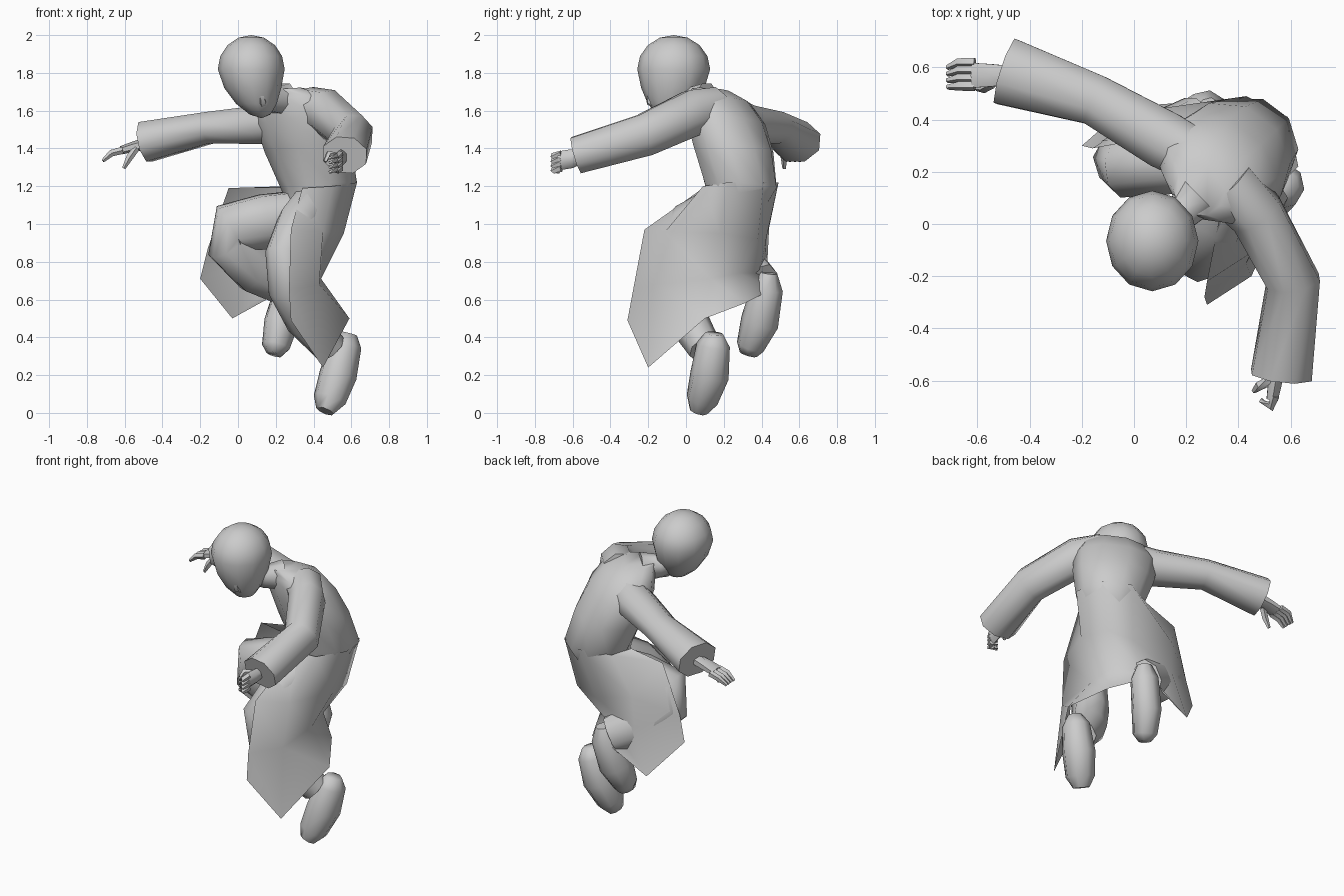
import bpy, bmesh, math
from mathutils import Vector


def finish(name, bm):
    bmesh.ops.recalc_face_normals(bm, faces=bm.faces)
    me = bpy.data.meshes.new(name)
    bm.to_mesh(me)
    bm.free()
    ob = bpy.data.objects.new(name, me)
    bpy.context.collection.objects.link(ob)
    return ob


def skin(bm, rings):
    for a, b in zip(rings, rings[1:]):
        n = len(a)
        for i in range(n):
            j = (i + 1) % n
            bm.faces.new((a[i], a[j], b[j], b[i]))
    bm.faces.new(rings[0][::-1])
    bm.faces.new(rings[-1])


def tube(name, path, ref, n=8, bm=None):
    """Loft ellipses (x, y, z, radius along ref, other radius) along a path."""
    own = bm is None
    bm = bm or bmesh.new()
    pts = [Vector(p[:3]) for p in path]
    ref = Vector(ref)
    rings = []
    for i, p in enumerate(path):
        a, b = pts[max(i - 1, 0)], pts[min(i + 1, len(pts) - 1)]
        t = (b - a).normalized()
        u = (ref - t * ref.dot(t)).normalized()
        v = t.cross(u)
        rings.append([bm.verts.new(pts[i] + u * p[3] * math.cos(k) + v * p[4] * math.sin(k))
                      for k in (2 * math.pi * (j + .5) / n for j in range(n))])
    skin(bm, rings)
    return finish(name, bm) if own else None


def hand(name, palm, fingers, ref):
    bm = bmesh.new()
    tube(name, palm, ref, 6, bm)
    for f in fingers:
        tube(name, [(*p, r, r) for p, r in zip(f, (.02, .019, .01))], ref, 5, bm)
    finish(name, bm)


# Torso: horizontal rings turned toward the facing direction, shoulder raised on +x
side, front = Vector((.8, -.6, .12)), Vector((-.6, -.8, 0))
bm = bmesh.new()
rings = []
for x, y, z, rs, rf in [(.40, .25, .98, .12, .13), (.42, .27, 1.1, .16, .16),
                        (.43, .29, 1.2, .20, .20), (.37, .25, 1.4, .24, .205),
                        (.32, .21, 1.55, .25, .19), (.29, .17, 1.66, .20, .15),
                        (.25, .13, 1.71, .10, .10)]:
    rings.append([bm.verts.new(Vector((x, y, z)) + side * rs * math.cos(k) + front * rf * math.sin(k))
                  for k in (math.tau * j / 10 for j in range(10))])
skin(bm, rings)
finish("coat_torso", bm)

# Coat skirt: open sheet, from the +x front edge round the back to the -x front edge
rows = [
    [(.34, .09, 1.19), (.50, .09, 1.2), (.63, .22, 1.22), (.59, .41, 1.22), (.43, .49, 1.22), (.25, .41, 1.2), (.22, .25, 1.19)],
    [(.28, -.22, .97), (.45, -.11, .96), (.56, .18, .95), (.52, .38, .92), (.36, .42, .90), (.08, .44, .98), (-.05, .31, 1.19)],
    [(.27, -.28, .65), (.43, -.15, .68), (.44, .13, .71), (.42, .28, .74), (.28, .39, .74), (.07, .43, .78), (-.16, .29, .87)],
    [(.28, -.31, .49), (.45, -.20, .24), (.59, .10, .50), (.46, .31, .58), (.26, .47, .66), (-.03, .45, .50), (-.20, .30, .71)],
]
bm = bmesh.new()
g = [[bm.verts.new(p) for p in r] for r in rows]
for a, b in zip(g, g[1:]):
    for i in range(len(a) - 1):
        bm.faces.new((a[i], a[i + 1], b[i + 1], b[i]))
finish("coat_skirt", bm)

# Sleeves
tube("sleeve_left_reach", [(.25, .25, 1.55, .11, .12), (.12, .32, 1.525, .12, .11),
                           (-.15, .475, 1.51, .105, .09), (-.49, .585, 1.435, .14, .115)], (.4, 1, 0))
tube("sleeve_forward", [(.36, .15, 1.62, .12, .11), (.47, .04, 1.59, .11, .13),
                        (.61, -.22, 1.47, .11, .12), (.565, -.58, 1.365, .125, .105)], (1, .15, 0))

# Hands
hand("hand_left_reach", [(-.46, .57, 1.43, .04, .035), (-.55, .57, 1.41, .05, .028), (-.62, .57, 1.39, .055, .022)],
     [((-.61, .53 + .03 * i, 1.39), (-.67, .53 + .03 * i, 1.375), (-.715, .525 + .025 * i, 1.335)) for i in range(4)]
     + [((-.54, .54, 1.40), (-.575, .52, 1.35), (-.605, .52, 1.295))], (0, 1, 0))
hand("hand_forward", [(.55, -.55, 1.36, .035, .035), (.54, -.61, 1.345, .03, .05), (.53, -.67, 1.335, .025, .05)],
     [((.54, -.66, 1.37 - .025 * i), (.525, -.70, 1.36 - .025 * i), (.485, -.675, 1.35 - .025 * i)) for i in range(4)]
     + [((.52, -.60, 1.36), (.48, -.62, 1.37), (.46, -.64, 1.33))], (1, 0, 0))

# Trouser legs
tube("trouser_right", [(.40, .20, 1.10, .12, .12), (.32, .02, 1.00, .12, .12), (.255, -.11, .84, .11, .12),
                       (.27, -.08, .66, .11, .12), (.36, .01, .49, .11, .11), (.49, .10, .34, .09, .09)], (.9, -.4, .2))
tube("trouser_left", [(.38, .30, 1.05, .13, .14), (.14, .24, 1.01, .13, .155), (-.04, .22, .98, .12, .14),
                      (-.055, .23, .89, .11, .12), (.10, .32, .76, .11, .14), (.25, .41, .68, .09, .12)], (-.2, 1, .1))

# Shoes, toes pointing down
tube("shoe_right", [(.585, .15, .42, .045, .05), (.57, .145, .36, .085, .09), (.53, .125, .20, .10, .105),
                    (.485, .085, .07, .09, .085), (.46, .065, .01, .05, .05)], (.85, -.5, 0))
tube("shoe_left", [(.29, .44, .74, .045, .045), (.28, .43, .66, .085, .085), (.23, .39, .48, .09, .105),
                   (.20, .34, .35, .075, .075), (.19, .33, .31, .04, .05)], (.85, -.5, 0))

# Head: sphere with the lower half drawn into a jaw
bm = bmesh.new()
bmesh.ops.create_uvsphere(bm, u_segments=12, v_segments=8, radius=1)
for v in bm.verts:
    x, y, z = v.co
    k = max(0, -z)
    v.co = (.07 + x * .177 * (1 - .2 * k) + .055 * k * k, -.065 + y * .193 * (1 - .15 * k) - .03 * k * k,
            1.82 + z * (.18 if z > 0 else .26))
finish("head", bm)
tube("nose", [(.12, -.20, 1.70, .012, .012), (.13, -.19, 1.645, .022, .022), (.135, -.15, 1.62, .015, .015)], (1, 0, 0), 5)
tube("neck", [(.25, .11, 1.66, .09, .09), (.17, .03, 1.66, .07, .07), (.10, -.03, 1.70, .07, .07)], (.7, -.7, 0))

# Smooth shading with sharp edges kept
for ob in bpy.data.objects:
    ob.select_set(True)
    bpy.context.view_layer.objects.active = ob
bpy.ops.object.shade_smooth_by_angle(angle=math.radians(62))
